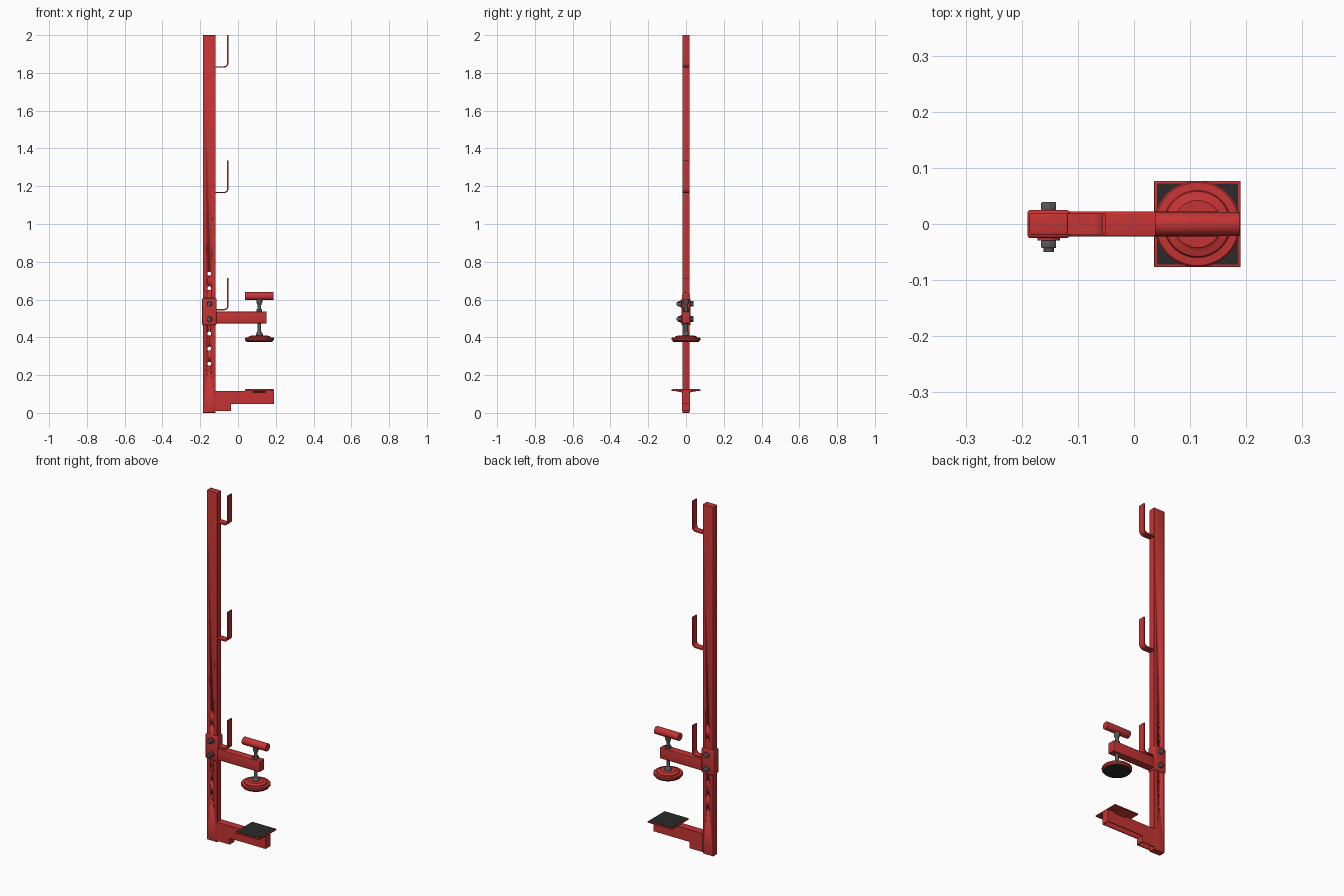
import bpy, bmesh, math
from mathutils import Matrix, Vector

if "Cube" in bpy.data.objects:
    bpy.data.objects.remove(bpy.data.objects["Cube"])


def material(name, rgb):
    m = bpy.data.materials.new(name)
    m.diffuse_color = (*rgb, 1)
    m.use_nodes = True
    m.node_tree.nodes["Principled BSDF"].inputs["Base Color"].default_value = m.diffuse_color
    return m


RED = material("red paint", (0.56, 0.034, 0.034))
STEEL = material("dark steel", (0.105, 0.105, 0.11))
RUBBER = material("black rubber", (0.022, 0.025, 0.024))


def finish(name, bm, mats, bevel=0, smooth=False):
    bmesh.ops.recalc_face_normals(bm, faces=bm.faces)
    me = bpy.data.meshes.new(name)
    bm.to_mesh(me)
    bm.free()
    ob = bpy.data.objects.new(name, me)
    bpy.context.collection.objects.link(ob)
    for m in mats:
        me.materials.append(m)
    bpy.context.view_layer.objects.active = ob
    bpy.ops.object.select_all(action='DESELECT')
    ob.select_set(True)
    if bevel:
        mod = ob.modifiers.new("bevel", 'BEVEL')
        mod.width, mod.segments = bevel, 3
        bpy.ops.object.modifier_apply(modifier=mod.name)
    if smooth or bevel:
        bpy.ops.object.shade_smooth_by_angle(angle=math.radians(35))
    return ob


def box(name, lo, hi, mat=RED, bevel=0):
    bm = bmesh.new()
    bmesh.ops.create_cube(bm, size=1)
    lo, hi = Vector(lo), Vector(hi)
    for v in bm.verts:
        v.co = Vector([(lo[i] + hi[i]) / 2 + v.co[i] * (hi[i] - lo[i]) for i in range(3)])
    return finish(name, bm, [mat], bevel)


def rod(name, centre, axis, r, a, b, mat=STEEL, sides=32, bevel=0):
    """Cylinder along an axis, running from a to b on that axis."""
    rot = {'X': Matrix.Rotation(math.pi / 2, 4, 'Y'),
           'Y': Matrix.Rotation(math.pi / 2, 4, 'X'), 'Z': Matrix()}[axis]
    c = Vector(centre)
    c['XYZ'.index(axis)] = (a + b) / 2
    bm = bmesh.new()
    bmesh.ops.create_cone(bm, cap_ends=True, segments=sides, radius1=r, radius2=r,
                          depth=abs(b - a), matrix=Matrix.Translation(c) @ rot)
    return finish(name, bm, [mat], bevel, sides > 8)


def prism(name, pts, half_w, mat=RED, smooth=False, axis='Y'):
    """Extrude a profile: (x, z) along y, or (y, z) along x about x = 0.113."""
    bm = bmesh.new()
    if axis == 'Y':
        vs = [bm.verts.new((p, -half_w, z)) for p, z in pts]
        d = (0, 2 * half_w, 0)
    else:
        vs = [bm.verts.new((0.113 - half_w, p, z)) for p, z in pts]
        d = (2 * half_w, 0, 0)
    r = bmesh.ops.extrude_face_region(bm, geom=[bm.faces.new(vs)])
    bmesh.ops.translate(bm, vec=d, verts=[g for g in r['geom'] if isinstance(g, bmesh.types.BMVert)])
    return finish(name, bm, [mat], 0, smooth)


def lathe(name, centre, profile, mats, seg=64):
    """Revolve (radius, z) points about z; flat bottom cap takes the last material."""
    bm = bmesh.new()
    rings = [[bm.verts.new((centre[0] + r * math.cos(2 * math.pi * i / seg),
                            centre[1] + r * math.sin(2 * math.pi * i / seg), z))
              for i in range(seg)] for r, z in profile]
    for a, b in zip(rings, rings[1:]):
        for i in range(seg):
            j = (i + 1) % seg
            bm.faces.new((a[i], a[j], b[j], b[i]))
    bm.faces.new(rings[0]).material_index = len(mats) - 1
    bm.faces.new(rings[-1])
    return finish(name, bm, mats, 0, True)


# upright post with adjustment holes drilled through
PX, SX = -0.152, 0.113
post = box("post", (-0.186, -0.019, 0), (-0.118, 0.019, 2), bevel=0.003)
for z in (0.26, 0.34, 0.42, 0.66, 0.737):
    cutter = rod("hole_cutter", (PX, 0, z), 'Y', 0.0105, -0.1, 0.1, RED, 24)
    cutter.hide_render = True
    mod = post.modifiers.new("hole", 'BOOLEAN')
    mod.operation, mod.object, mod.solver = 'DIFFERENCE', cutter, 'EXACT'
    bpy.context.view_layer.objects.active = post
    bpy.ops.object.modifier_apply(modifier=mod.name)
    bpy.data.objects.remove(cutter)

# J hooks from flat bar
for n, z in enumerate((0.543, 1.163, 1.828)):
    t, r, xo, top = 0.007, 0.024, -0.05, 0.172
    arc = [math.radians(-90 + 15 * i) for i in range(7)]
    pts = [(-0.12, z)]
    pts += [(xo - r + r * math.cos(a), z + r + r * math.sin(a)) for a in arc]
    pts += [(xo, z + top), (xo - t, z + top)]
    pts += [(xo - r + (r - t) * math.cos(a), z + r + (r - t) * math.sin(a)) for a in reversed(arc)]
    pts += [(-0.12, z + t)]
    prism(f"hook_{n + 1}", pts, 0.019, smooth=True)

# sliding sleeve, its arm and the two through bolts
box("sleeve", (-0.19, -0.025, 0.465), (-0.114, 0.025, 0.607), bevel=0.006)
box("clamp_arm", (-0.116, -0.022, 0.474), (0.152, 0.022, 0.536), bevel=0.003)
for n, z in enumerate((0.497, 0.577)):
    c = (PX, 0, z)
    rod(f"bolt_washer_{n}", c, 'Y', 0.02, -0.029, -0.024, RED)
    rod(f"bolt_nut_{n}", c, 'Y', 0.0155, -0.043, -0.029, sides=6, bevel=0.002)
    rod(f"bolt_shank_{n}", c, 'Y', 0.009, -0.05, 0.03, bevel=0.001)
    rod(f"bolt_head_{n}", c, 'Y', 0.0155, 0.024, 0.039, sides=6, bevel=0.002)

# clamp screw with nuts, handle and pressure disc
rod("clamp_screw", (SX, 0, 0), 'Z', 0.0095, 0.405, 0.61)
rod("screw_nut", (SX, 0, 0), 'Z', 0.017, 0.535, 0.55, sides=6, bevel=0.0015)
lathe("handle_collar", (SX, 0), [(0.010, 0.572), (0.016, 0.585), (0.016, 0.602)], [STEEL])
lathe("disc_hub", (SX, 0), [(0.019, 0.405), (0.019, 0.417), (0.011, 0.43)], [STEEL])
rod("handle", (SX, 0, 0.618), 'X', 0.0215, 0.037, 0.189, RED, 40, bevel=0.002)
lathe("pressure_disc", (SX, 0),
      [(0.068, 0.378), (0.07, 0.38), (0.077, 0.386), (0.077, 0.395), (0.074, 0.398),
       (0.060, 0.399), (0.058, 0.404), (0.050, 0.407), (0.045, 0.408), (0.042, 0.411)], [RED])
rod("disc_rubber", (SX, 0, 0), 'Z', 0.069, 0.376, 0.3785, RUBBER, 64)

# foot: bent channel open underneath, stepped at the post
side = [(-0.12, 0.01), (-0.037, 0.01), (-0.037, 0.046), (0.19, 0.046), (0.19, 0.116), (-0.12, 0.116)]
for s, y in (("front", -0.0195), ("back", 0.0195)):
    ob = prism(f"foot_side_{s}", side, 0.0025)
    ob.location.y = y
box("foot_top", (-0.12, -0.018, 0.111), (0.19, 0.018, 0.116))
box("foot_end", (0.185, -0.018, 0.046), (0.19, 0.018, 0.112))
box("foot_step_end", (-0.042, -0.018, 0.01), (-0.037, 0.018, 0.046))

# base plate with gusset and rubber pad
prism("plate_gusset", [(-0.072, 0.118), (-0.02, 0.108), (0.02, 0.108), (0.072, 0.118)], 0.033, axis='X')
box("base_plate", (0.036, -0.077, 0.116), (0.19, 0.077, 0.124), bevel=0.002)
box("base_pad", (0.041, -0.072, 0.12), (0.185, 0.072, 0.1255), RUBBER)
